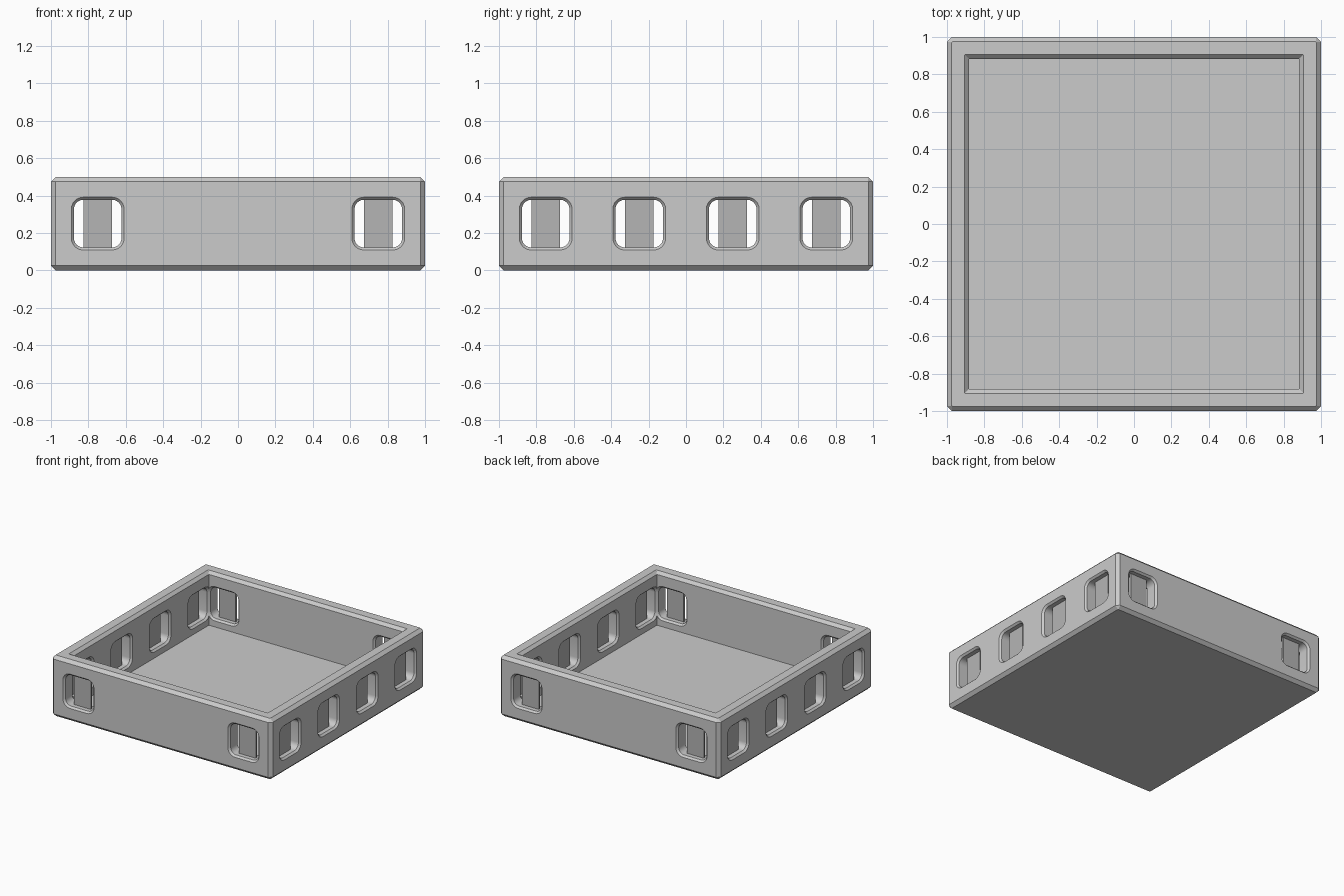
import bpy, bmesh, math

if "Cube" in bpy.data.objects:
    bpy.data.objects.remove(bpy.data.objects["Cube"])


def material(name, v):
    m = bpy.data.materials.new(name)
    m.diffuse_color = (v, v, v, 1)
    m.use_nodes = True
    m.node_tree.nodes["Principled BSDF"].inputs["Base Color"].default_value = m.diffuse_color
    return m


GREY = material("light grey", 0.6)
BAR_GREY = material("mid grey", 0.46)


def loft(name, rings, mat):
    """Closed solid skinned through rings of equal point count."""
    bm = bmesh.new()
    loops = [[bm.verts.new(p) for p in ring] for ring in rings]
    n = len(loops[0])
    for a, b in zip(loops, loops[1:]):
        for i in range(n):
            j = (i + 1) % n
            bm.faces.new((a[i], a[j], b[j], b[i]))
    bm.faces.new(loops[0])
    bm.faces.new(loops[-1])
    bmesh.ops.recalc_face_normals(bm, faces=bm.faces[:])
    me = bpy.data.meshes.new(name)
    bm.to_mesh(me)
    bm.free()
    ob = bpy.data.objects.new(name, me)
    bpy.context.collection.objects.link(ob)
    me.materials.append(mat)
    return ob


def square(h, z, c):
    """Square outline with clipped corners."""
    k = h - c
    return [(h, -k, z), (h, k, z), (k, h, z), (-k, h, z),
            (-h, k, z), (-h, -k, z), (-k, -h, z), (k, -h, z)]


def rounded(half, r, depth, steps=6):
    """Rounded square outline in the xz plane."""
    pts = []
    for q in range(4):
        cx = (half - r) * (1 if q in (0, 3) else -1)
        cz = (half - r) * (1 if q < 2 else -1)
        for s in range(steps + 1):
            t = math.pi / 2 * (q + s / steps)
            pts.append((cx + r * math.cos(t), depth, cz + r * math.sin(t)))
    return pts


# Tray: chamfered outside, chamfered inner rim, flat floor
tray = loft("tray", [
    square(0.975, 0.0, 0.004), square(1.0, 0.025, 0.025),
    square(1.0, 0.475, 0.025), square(0.975, 0.5, 0.004),
    square(0.905, 0.5, 0.002), square(0.882, 0.477, 0.002),
    square(0.882, 0.06, 0.002)], GREY)

# Window positions: (x, y, rotation), two on front/back, four on each side
places = []
for s in (-1, 1):
    places += [(x, s * 0.941, 0 if s < 0 else math.pi) for x in (-0.75, 0.75)]
    places += [(s * 0.941, y, s * math.pi / 2) for y in (-0.75, -0.25, 0.25, 0.75)]

# Rounded window cutters flaring at both wall faces
cutters = bpy.data.collections.new("window_cutters")
bpy.context.scene.collection.children.link(cutters)
profile = [(-0.075, 0.156), (-0.044, 0.127), (0.044, 0.127), (0.075, 0.156)]
for x, y, rot in places:
    c = loft("window_cutter", [rounded(h, h - 0.078, d) for d, h in profile], GREY)
    c.location, c.rotation_euler = (x, y, 0.25), (0, 0, rot)
    bpy.context.collection.objects.unlink(c)
    cutters.objects.link(c)
    c.hide_render = True

mod = tray.modifiers.new("windows", 'BOOLEAN')
mod.operation, mod.solver = 'DIFFERENCE', 'EXACT'
mod.operand_type, mod.collection = 'COLLECTION', cutters
bpy.context.view_layer.objects.active = tray
tray.select_set(True)
bpy.ops.object.modifier_apply(modifier="windows")
bpy.ops.object.shade_smooth_by_angle(angle=math.radians(25))
for c in list(cutters.objects):
    bpy.data.objects.remove(c)

# Flat upright bar across the middle of each window
for x, y, rot in places:
    w, t = 0.076, 0.008
    bar = loft("window_bar", [[(-w, -t, z), (w, -t, z), (w, t, z), (-w, t, z)]
                              for z in (-0.129, 0.129)], BAR_GREY)
    bar.location, bar.rotation_euler = (x, y, 0.25), (0, 0, rot)
